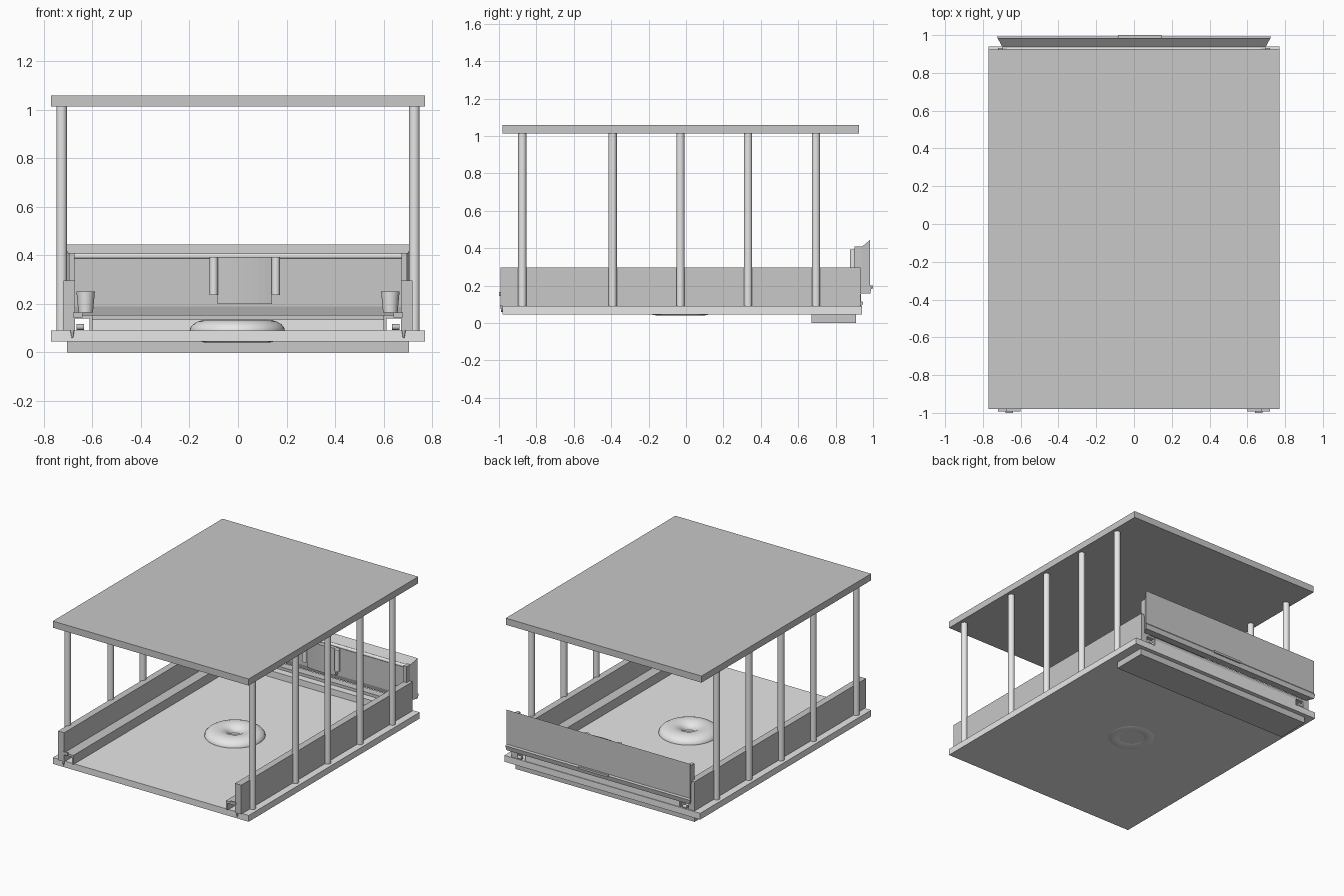
import bpy, bmesh, math
from mathutils import Matrix

if "Cube" in bpy.data.objects:
    bpy.data.objects.remove(bpy.data.objects["Cube"])


def material(name, v):
    m = bpy.data.materials.new(name)
    m.diffuse_color = (v, v, v, 1)
    m.use_nodes = True
    m.node_tree.nodes["Principled BSDF"].inputs["Base Color"].default_value = m.diffuse_color
    return m


LIGHT = material("light_grey", 0.8)
MID = material("mid_grey", 0.58)


def finish(name, bm, mat, smooth=False):
    bmesh.ops.recalc_face_normals(bm, faces=bm.faces)
    me = bpy.data.meshes.new(name)
    bm.to_mesh(me)
    bm.free()
    me.materials.append(mat)
    ob = bpy.data.objects.new(name, me)
    bpy.context.collection.objects.link(ob)
    if smooth:
        bpy.ops.object.select_all(action='DESELECT')
        ob.select_set(True)
        bpy.context.view_layer.objects.active = ob
        bpy.ops.object.shade_smooth_by_angle(angle=math.radians(40))
    return ob


def box(name, x0, x1, y0, y1, z0, z1, mat):
    bm = bmesh.new()
    m = Matrix.Translation(((x0 + x1) / 2, (y0 + y1) / 2, (z0 + z1) / 2))
    m = m @ Matrix.Diagonal((x1 - x0, y1 - y0, z1 - z0, 1))
    bmesh.ops.create_cube(bm, size=1, matrix=m)
    return finish(name, bm, mat)


def cone(name, loc, r0, r1, depth, mat, axis='Z', sides=24):
    bm = bmesh.new()
    rot = Matrix.Rotation(math.pi / 2, 4, 'Y') if axis == 'X' else Matrix()
    bmesh.ops.create_cone(bm, cap_ends=True, segments=sides, radius1=r0, radius2=r1,
                          depth=depth, matrix=Matrix.Translation(loc) @ rot)
    return finish(name, bm, mat, True)


def loft(name, a, b, mat):
    """Solid between two matching outlines."""
    bm = bmesh.new()
    va = [bm.verts.new(p) for p in a]
    vb = [bm.verts.new(p) for p in b]
    bm.faces.new(va)
    bm.faces.new(vb)
    for i in range(len(va)):
        j = (i + 1) % len(va)
        bm.faces.new((va[i], va[j], vb[j], vb[i]))
    return finish(name, bm, mat)


# roof, floor and underfloor beam
box("roof", -0.77, 0.77, -0.98, 0.925, 1.013, 1.06, MID)
box("floor", -0.77, 0.77, -0.98, 0.94, 0.045, 0.09, LIGHT)
box("rear_underfloor_beam", -0.705, 0.705, 0.67, 0.91, 0, 0.045, MID)

# flattened ring set into the floor
bm = bmesh.new()
N, M = 48, 20
rings = []
for i in range(N):
    a = 2 * math.pi * i / N
    ring = []
    for j in range(M):
        t = 2 * math.pi * j / M
        r = 0.117 + 0.08 * math.cos(t)
        ring.append(bm.verts.new((r * math.cos(a) - 0.003, r * math.sin(a) - 0.03,
                                  0.088 + 0.048 * math.sin(t))))
    rings.append(ring)
for i in range(N):
    p, q = rings[i], rings[(i + 1) % N]
    for j in range(M):
        k = (j + 1) % M
        bm.faces.new((p[j], q[j], q[k], p[k]))
finish("floor_ring", bm, LIGHT, True)

# both sides: posts, wall with shelf, rear cup, small fittings
PROFILE = [(0.72, 0.09), (0.72, 0.297), (0.672, 0.297), (0.672, 0.155),
           (0.60, 0.155), (0.60, 0.09), (0.612, 0.09), (0.612, 0.14),
           (0.672, 0.14), (0.672, 0.09)]
for s, side in ((-1, "left"), (1, "right")):
    for n, y in enumerate((-0.875, -0.392, -0.03, 0.332, 0.695)):
        cone(f"{side}_post_{n + 1}", (s * 0.727, y, 0.55), 0.022, 0.022, 0.93, LIGHT)
    loft(f"{side}_wall", [(s * x, -0.993, z) for x, z in PROFILE],
         [(s * x, 0.933, z) for x, z in PROFILE], MID)
    cone(f"{side}_rear_cup", (s * 0.628, 0.875, 0.208), 0.03, 0.038, 0.085, LIGHT)
    cone(f"{side}_front_pin", (s * 0.683, -0.985, 0.077), 0.003, 0.009, 0.035, MID, sides=12)
    box(f"{side}_front_knob", s * 0.66 - 0.02, s * 0.66 + 0.02, -1.0, -0.99, 0.145, 0.165, MID)
    box(f"{side}_tailgate_lip", s * 0.685 - 0.012, s * 0.685 + 0.012,
        0.90, 0.94, 0.28, 0.41, MID)
    cone(f"{side}_rear_pin", (s * 0.65, 0.935, 0.105), 0.012, 0.012, 0.03, MID, 'X', 12)

# stepped rear sill
box("rear_sill_low", -0.605, 0.605, 0.83, 0.935, 0.09, 0.135, LIGHT)
box("rear_sill_high", -0.605, 0.605, 0.88, 0.935, 0.135, 0.155, MID)

# tailgate: flares outward towards the back
GATE = [(0.925, 0.395), (0.985, 0.445), (0.985, 0.20), (0.992, 0.19),
        (0.985, 0.157), (0.935, 0.157), (0.925, 0.19)]


def gate_half_width(y):
    return 0.69 + (y - 0.925) * 0.55


loft("tailgate", [(-gate_half_width(y), y, z) for y, z in GATE],
     [(gate_half_width(y), y, z) for y, z in GATE], MID)
cone("tailgate_rod", (0, 0.928, 0.397), 0.011, 0.011, 1.38, LIGHT, 'X', 16)
box("tailgate_handle", -0.085, 0.145, 0.97, 1.0, 0.185, 0.2, MID)

# latch panel with two rods on the inside of the tailgate
cx = 0.028
arc = [(cx + 0.112 * t / 4, 0.897 - 0.012 * (1 - (t / 4) ** 2)) for t in range(-4, 5)]
arc += [(cx + 0.112, 0.93), (cx - 0.112, 0.93)]
loft("latch_panel", [(x, y, 0.2) for x, y in arc], [(x, y, 0.392) for x, y in arc], MID)
for s, side in ((-1, "left"), (1, "right")):
    cone(f"{side}_latch_rod", (cx + s * 0.128, 0.893, 0.315), 0.017, 0.017, 0.155, LIGHT, sides=16)
